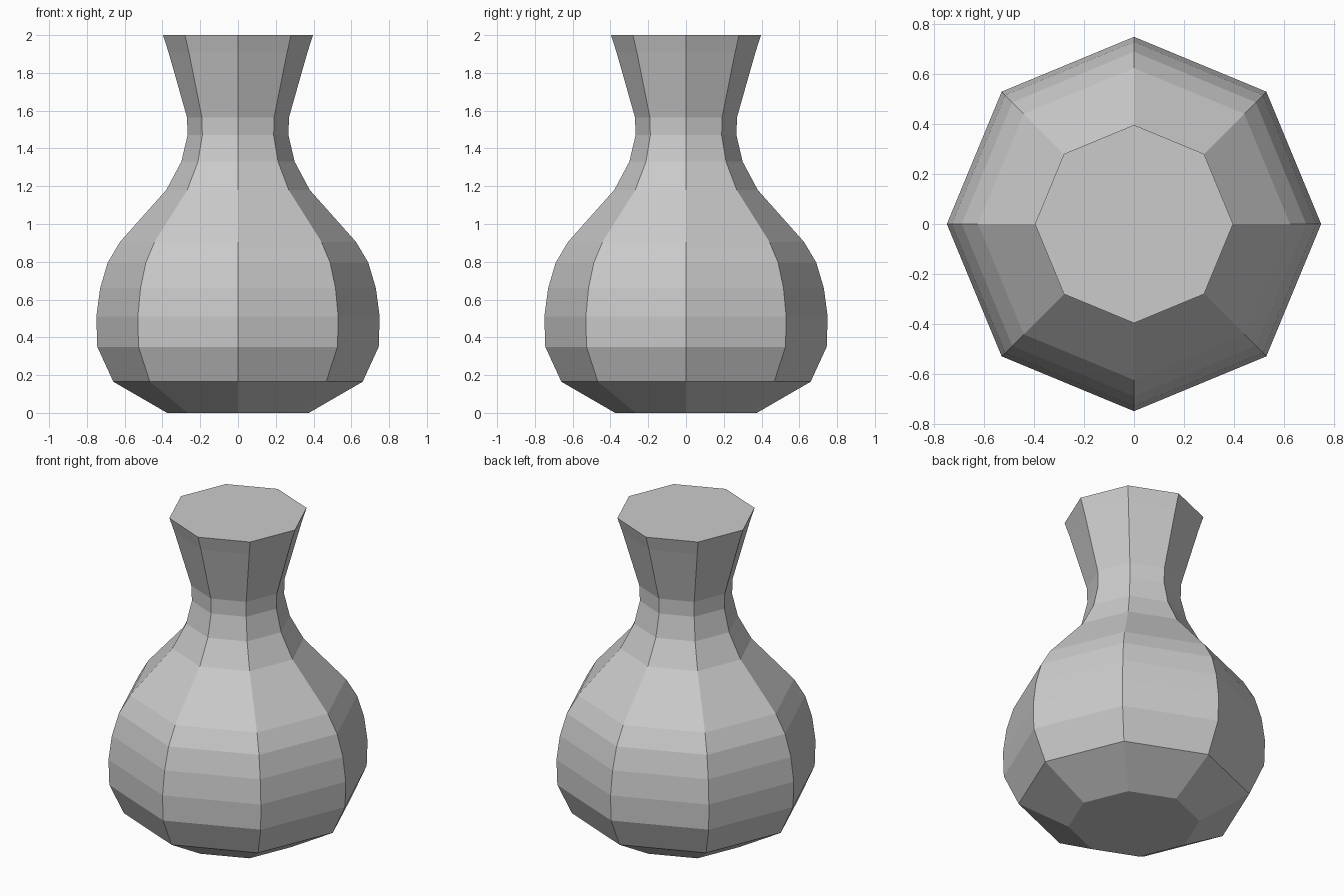
import bpy, bmesh
from math import cos, sin, pi

if "Cube" in bpy.data.objects:
    bpy.data.objects.remove(bpy.data.objects["Cube"])

SIDES = 8

# Vase profile from base to rim: (radius, height)
PROFILE = [
    (0.375, 0.0), (0.66, 0.165), (0.745, 0.35), (0.75, 0.51),
    (0.73, 0.66), (0.69, 0.795), (0.625, 0.905),      # round belly
    (0.38, 1.18), (0.30, 1.33), (0.267, 1.47),        # shoulder and neck
    (0.27, 1.565), (0.368, 1.91), (0.397, 2.0),       # flared mouth
]

bm = bmesh.new()
rings = [[bm.verts.new((r * cos(2 * pi * i / SIDES), r * sin(2 * pi * i / SIDES), z))
          for i in range(SIDES)] for r, z in PROFILE]

# Side walls
for low, high in zip(rings, rings[1:]):
    for i in range(SIDES):
        j = (i + 1) % SIDES
        bm.faces.new((low[i], low[j], high[j], high[i]))

# Flat base and closed top
bm.faces.new(rings[0][::-1])
bm.faces.new(rings[-1])

mesh = bpy.data.meshes.new("vase")
bm.to_mesh(mesh)
bm.free()
bpy.context.collection.objects.link(bpy.data.objects.new("vase", mesh))
